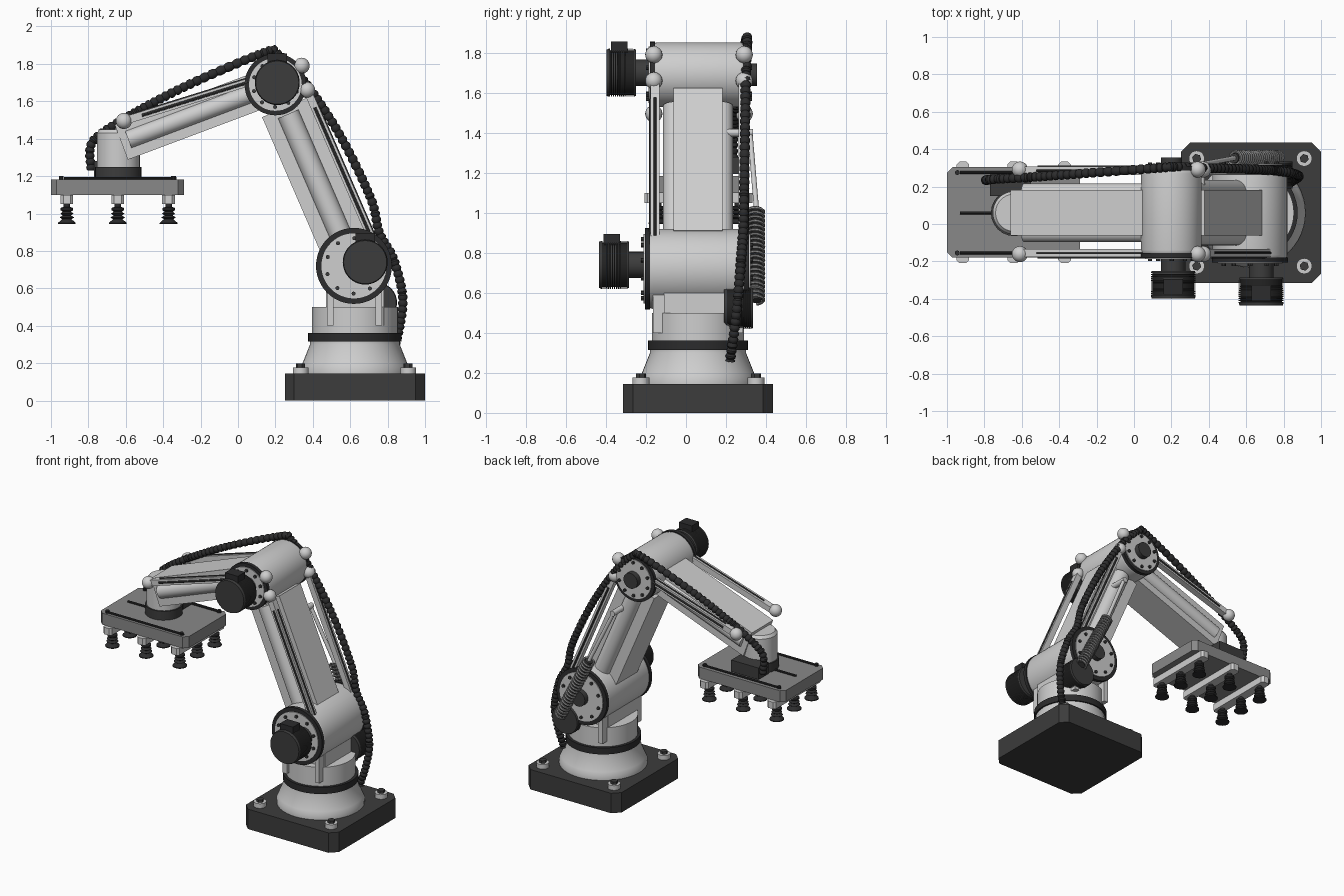
import bpy, bmesh, math
from mathutils import Vector, Matrix

if "Cube" in bpy.data.objects:
    bpy.data.objects.remove(bpy.data.objects["Cube"])

def material(name, rgb):
    m = bpy.data.materials.new(name)
    m.diffuse_color = (*rgb, 1)
    m.use_nodes = True
    m.node_tree.nodes["Principled BSDF"].inputs["Base Color"].default_value = m.diffuse_color
    return m

WHITE = material("light_grey_paint", (0.62, 0.62, 0.62))
GREY = material("mid_grey_metal", (0.25, 0.25, 0.25))
DARK = material("charcoal", (0.045, 0.045, 0.045))
BLACK = material("black_rubber", (0.025, 0.025, 0.026))
CY = 0.06                       # centre plane of the arm
Y = Vector((0, 1, 0))
Z = Vector((0, 0, 1))

def finish(name, bm, mat, smooth=True):
    bmesh.ops.recalc_face_normals(bm, faces=bm.faces)
    me = bpy.data.meshes.new(name)
    bm.to_mesh(me)
    bm.free()
    me.materials.append(mat)
    ob = bpy.data.objects.new(name, me)
    bpy.context.collection.objects.link(ob)
    if smooth:
        bpy.ops.object.select_all(action='DESELECT')
        ob.select_set(True)
        bpy.context.view_layer.objects.active = ob
        bpy.ops.object.shade_smooth_by_angle(angle=math.radians(35))
    return ob

def skin(bm, rings):
    for a, b in zip(rings, rings[1:]):
        n = len(a)
        for i in range(n):
            bm.faces.new((a[i], a[(i + 1) % n], b[(i + 1) % n], b[i]))
    bm.faces.new(rings[0])
    bm.faces.new(rings[-1])

def lathe(name, origin, axis, profile, mat, seg=40):
    """Turn (radius, height) pairs around an axis."""
    bm = bmesh.new()
    axis = Vector(axis).normalized()
    u = axis.orthogonal().normalized()
    v = axis.cross(u)
    rings = []
    for r, h in profile:
        rings.append([bm.verts.new(Vector(origin) + axis * h + r * (
            u * math.cos(2 * math.pi * i / seg) + v * math.sin(2 * math.pi * i / seg)))
            for i in range(seg)])
    skin(bm, rings)
    return finish(name, bm, mat)

def cyl(name, p, q, r, mat, seg=24):
    d = Vector(q) - Vector(p)
    return lathe(name, p, d, [(r, 0), (r, d.length)], mat, seg)

def block(name, x, y, z, mat, cut=0.0):
    """Upright block, optionally with cut corners."""
    bm = bmesh.new()
    (x0, x1), (y0, y1) = x, y
    if cut:
        pts = [(x0 + cut, y0), (x1 - cut, y0), (x1, y0 + cut), (x1, y1 - cut),
               (x1 - cut, y1), (x0 + cut, y1), (x0, y1 - cut), (x0, y0 + cut)]
    else:
        pts = [(x0, y0), (x1, y0), (x1, y1), (x0, y1)]
    skin(bm, [[bm.verts.new((*p, h)) for p in pts] for h in z])
    return finish(name, bm, mat, False)

def beam(name, p, q, thick, wide, mat):
    """Box between two points in the arm plane; wide runs along y."""
    p, q = Vector(p), Vector(q)
    u = (q - p).normalized()
    w = u.cross(Y)
    bm = bmesh.new()
    skin(bm, [[bm.verts.new(c + w * a * thick / 2 + Y * b * wide / 2)
               for a, b in ((-1, -1), (1, -1), (1, 1), (-1, 1))] for c in (p, q)])
    return finish(name, bm, mat, False)

def ball(name, c, r, mat):
    bm = bmesh.new()
    bmesh.ops.create_uvsphere(bm, u_segments=20, v_segments=12, radius=r,
                              matrix=Matrix.Translation(c))
    return finish(name, bm, mat)

def spline(pts, steps=60):
    """Evenly spaced points on a smooth curve through pts."""
    P = [Vector(p) for p in pts]
    P = [2 * P[0] - P[1]] + P + [2 * P[-1] - P[-2]]
    out = []
    for a, b, c, d in zip(P, P[1:], P[2:], P[3:]):
        for k in range(steps):
            t = k / steps
            out.append(0.5 * (2 * b + (c - a) * t + (2 * a - 5 * b + 4 * c - d) * t * t
                              + (3 * b - a - 3 * c + d) * t ** 3))
    out.append(P[-2])
    return out

def tube(name, path, spacing, radius, mat, seg=12):
    """Tube along a dense path; radius is a function of the ring index."""
    pts, gap = [path[0]], 0
    for a, b in zip(path, path[1:]):
        gap += (b - a).length
        if gap >= spacing:
            pts.append(b)
            gap = 0
    bm = bmesh.new()
    rings = []
    side = (pts[1] - pts[0]).orthogonal()
    for i, p in enumerate(pts):
        t = (pts[min(i + 1, len(pts) - 1)] - pts[max(i - 1, 0)]).normalized()
        side = (side - t * side.dot(t)).normalized()
        up = t.cross(side)
        rings.append([bm.verts.new(p + radius(i) * (
            side * math.cos(2 * math.pi * k / seg) + up * math.sin(2 * math.pi * k / seg)))
            for k in range(seg)])
    skin(bm, rings)
    return finish(name, bm, mat)

# Base: plinth, anchor bolts, cone, slew ring and turret
block("base_plinth", (0.25, 1.0), (-0.315, 0.435), (0, 0.145), DARK, 0.05)
for x in (0.335, 0.91):
    for y in (-0.225, 0.35):
        cyl("anchor_washer", (x, y, 0.145), (x, y, 0.178), 0.042, WHITE)
        cyl("anchor_bolt", (x, y, 0.178), (x, y, 0.197), 0.025, DARK, 6)
lathe("base_cone", (0.625, CY, 0), Z, [(0.292, 0.145), (0.292, 0.175), (0.28, 0.2),
                                       (0.24, 0.3), (0.24, 0.316)], WHITE, 48)
cyl("slew_ring", (0.625, CY, 0.315), (0.625, CY, 0.362), 0.25, BLACK, 48)
cyl("turret", (0.625, CY, 0.362), (0.625, CY, 0.5), 0.23, WHITE, 48)
block("turret_yoke", (0.47, 0.78), (-0.11, 0.225), (0.4, 0.6), WHITE)
for x in (0.475, 0.735):
    block("yoke_rib", (x, x + 0.035), (-0.165, 0.285), (0.4, 0.62), WHITE)

# Joints: rounded barrel, flanges with bolts, hubs
def joint(label, x, z, r, y0, y1):
    e = 0.035
    prof = [(r - e, y0)] + [(r - e + e * math.sin(a), y0 + e - e * math.cos(a))
                            for a in (0.4, 0.8, 1.2, 1.57)]
    prof += [(a, y0 + y1 - b) for a, b in reversed(prof)]
    lathe(label + "_barrel", (x, 0, z), Y, prof, WHITE, 48)
    for face, s in ((y0, -1), (y1, 1)):
        at = lambda d: (x, face + s * d, z)
        cyl(label + "_flange_ring", at(-0.02), at(0.006), r + 0.003, BLACK, 48)
        cyl(label + "_flange_disc", at(0), at(0.012), r * 0.87, WHITE, 48)
        for k in range(10):
            a = 2 * math.pi * k / 10 + 0.3
            bx, bz = x + r * 0.74 * math.cos(a), z + r * 0.74 * math.sin(a)
            cyl(label + "_flange_bolt", (bx, face, bz), (bx, face + s * 0.024, bz),
                0.011, DARK, 8)
    cyl(label + "_rear_hub", (x, y1, z), (x, y1 + 0.05, z), 0.056, DARK)

joint("shoulder", 0.62, 0.72, 0.2, -0.2, 0.31)
joint("elbow", 0.2, 1.69, 0.162, -0.175, 0.305)

# Finned motors
def motor(label, x, z, y0, y1, r):
    prof, n = [(r * 0.96, 0), (r, 0.012)], 12
    pitch = (y1 - y0 - 0.024) / n
    for i in range(n):
        h = 0.012 + i * pitch
        prof += [(r, h + pitch * 0.55), (r * 0.92, h + pitch * 0.6),
                 (r * 0.92, h + pitch * 0.95), (r, h + pitch)]
    prof.append((r * 0.96, y1 - y0))
    lathe(label + "_motor", (x, y0, z), Y, prof, DARK, 40)

for label, x, z, y0, y1, neck in (("shoulder", 0.68, 0.74, -0.435, -0.285, -0.2),
                                  ("elbow", 0.21, 1.7, -0.398, -0.25, -0.175)):
    motor(label, x, z, y0, y1, 0.12)
    cyl(label + "_motor_neck", (x, y1, z), (x, neck, z), 0.066, DARK)
    block(label + "_terminal_box", (x - 0.052, x + 0.052), (y0 + 0.022, y0 + 0.105),
          (z + 0.1, z + 0.155), BLACK)
motor("slew", 0.745, 0.525, 0.19, 0.335, 0.105)

# Arm links: box spine with a round tube on each side
def link(label, start, end, t0, t1, thick, tube_r, reach):
    s, e = Vector((start[0], CY, start[1])), Vector((end[0], CY, end[1]))
    u = (e - s).normalized()
    beam(label + "_spine", s + u * t0, s + u * t1, thick, 0.245, WHITE)
    for side in (-1, 1):
        o = Y * side * (reach - tube_r)
        cyl(label + "_side_tube", s + o + u * (t0 - 0.05), s + o + u * (t1 - 0.04),
            tube_r, WHITE, 28)

link("upper_arm", (0.62, 0.72), (0.2, 1.69), 0.15, 0.925, 0.27, 0.06, 0.175)
link("forearm", (0.2, 1.69), (-0.63, 1.379), 0.1, 0.88, 0.2, 0.05, 0.157)

# Parallel tie rods with ball ends and slim dark inserts
def tie_rod(label, p, q, y, side, balls):
    p, q = Vector((p[0], y, p[1])), Vector((q[0], y, q[1]))
    beam(label + "_tie_rod", p, q, 0.042, 0.045, WHITE)
    u = (q - p).normalized()
    off = Y * side * 0.02
    w = u.cross(Y)
    w = w if w.z > 0 else -w
    a, b = p.lerp(q, 0.1), p.lerp(q, 0.85)
    cyl(label + "_rod_insert", a + off, b + off, 0.009, DARK, 8)
    cyl(label + "_rod_guide", a + w * 0.02, b + w * 0.02, 0.007, DARK, 8)
    for c in balls:
        ball(label + "_ball_end", (c[0], y + side * 0.006, c[1]), 0.043, WHITE)

for y, side in ((-0.155, -1), (0.285, 1)):
    tie_rod("forearm", (-0.61, 1.495), (0.34, 1.79), y, side,
            ((-0.61, 1.495), (0.34, 1.79)))
    tie_rod("upper_arm", (0.37, 1.66), (0.77, 0.74), y, side, ((0.37, 1.66),))

# Counterbalance: coil spring and piston rod behind the shoulder
low, high = Vector((0.77, 0.352, 0.56)), Vector((0.535, 0.352, 1.02))
ax = (high - low).normalized()
n1 = ax.cross(Y)
coil = [low.lerp(high, i / 600) + 0.036 * (n1 * math.cos(i * 0.22) + Y * math.sin(i * 0.22))
        for i in range(601)]
tube("balance_spring", coil, 0.012, lambda i: 0.0085, GREY, 6)
cyl("balance_cylinder", low, high, 0.026, DARK)
cyl("balance_piston", high, (0.36, 0.32, 1.4), 0.013, WHITE, 12)
cyl("balance_anchor", (0.36, 0.2, 1.4), (0.36, 0.335, 1.4), 0.02, WHITE, 16)

# Wrist
lathe("wrist_housing", (-0.64, CY, 0), Z, [(0.115, 1.24), (0.115, 1.43), (0.1, 1.45)], WHITE)
cyl("wrist_flange", (-0.64, CY, 1.185), (-0.64, CY, 1.25), 0.125, DARK)
block("valve_box", (-0.77, -0.55), (0.15, 0.265), (1.195, 1.28), DARK)

# Gripper plate with rails, cross beams and suction cups
block("gripper_plate", (-1.0, -0.29), (-0.18, 0.305), (1.1, 1.183), GREY, 0.03)
for y, x1 in ((-0.155, -0.33), (CY, -0.72), (0.275, -0.33)):
    cyl("air_line", (-0.93, y, 1.188), (x1, y, 1.188), 0.008, BLACK, 8)
    if x1 > -0.5:
        for x in (-0.945, -0.345):
            cyl("air_fitting", (x, y, 1.18), (x, y, 1.2), 0.013, BLACK, 10)
CUP = [(0.018, 1.055), (0.018, 1.035), (0.034, 1.03), (0.034, 1.018), (0.022, 1.01),
       (0.036, 0.999), (0.022, 0.99), (0.04, 0.979), (0.025, 0.97), (0.048, 0.95), (0.048, 0.944)]
for x in (-0.915, -0.643, -0.371):
    block("gripper_cross_beam", (x - 0.034, x + 0.034), (-0.208, 0.333), (1.05, 1.1), WHITE, 0.015)
    for y in (-0.14, CY, 0.26):
        lathe("suction_cup", (x, y, 0), Z, CUP, BLACK, 20)

# Corrugated hose from the base over the elbow to the wrist
HOSE = [(-0.785, 0.235, 1.23), (-0.79, 0.235, 1.35), (-0.74, 0.24, 1.42), (-0.55, 0.25, 1.54),
        (-0.25, 0.272, 1.695), (0.14, 0.3, 1.86), (0.21, 0.306, 1.855), (0.36, 0.3, 1.7),
        (0.55, 0.295, 1.41), (0.71, 0.29, 1.08), (0.755, 0.285, 0.9), (0.83, 0.275, 0.76),
        (0.88, 0.258, 0.56), (0.865, 0.24, 0.4), (0.83, 0.22, 0.26)]
tube("cable_hose", spline(HOSE), 0.009, lambda i: 0.026 if i % 3 else 0.019, BLACK)
